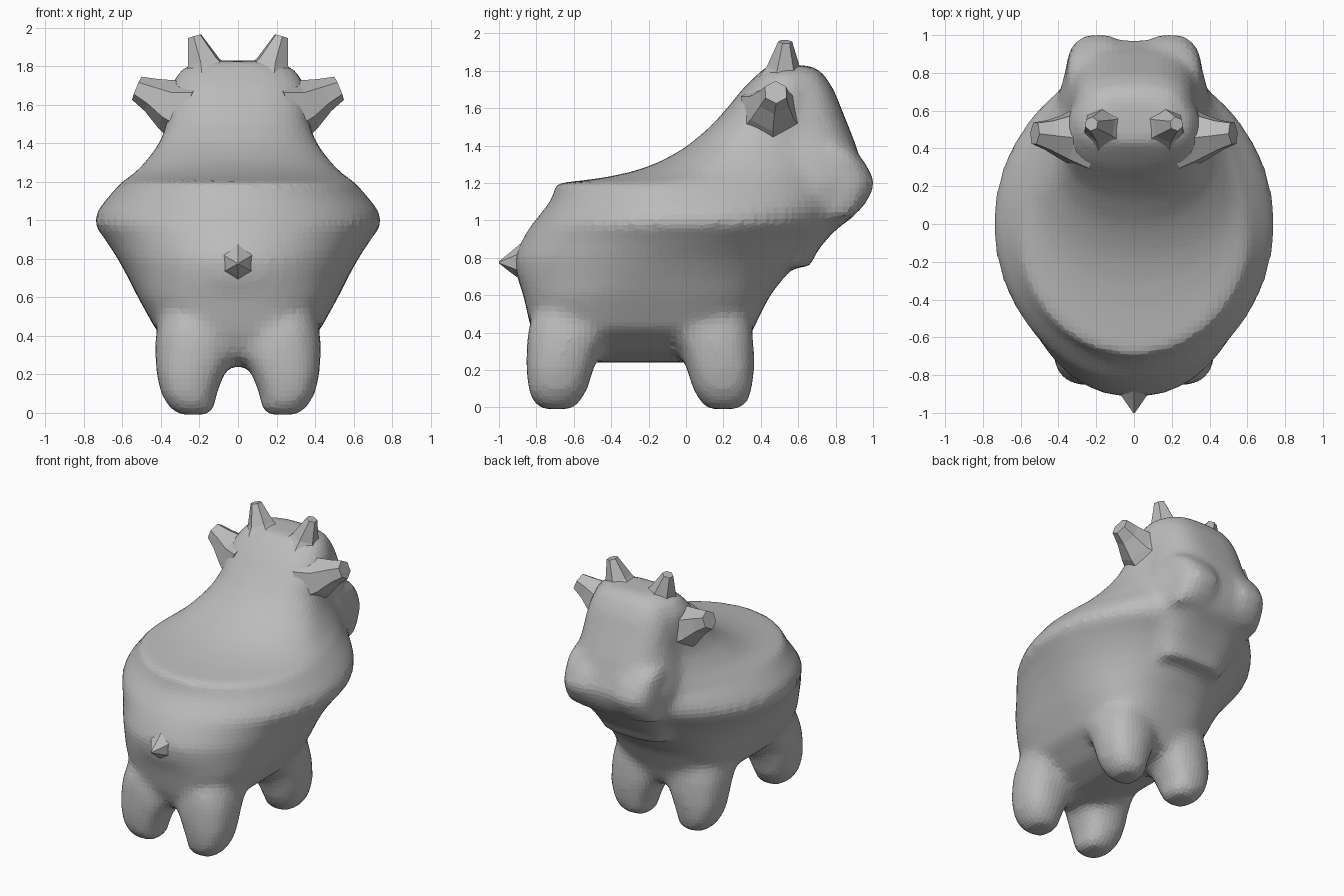
import bpy, bmesh
from math import cos, sin, pi, copysign
from mathutils import Vector

cube = bpy.data.objects.get("Cube")
if cube:
    bpy.data.objects.remove(cube)

grey = bpy.data.materials.new("plain grey")
grey.use_nodes = True
grey.diffuse_color = (0.5, 0.5, 0.5, 1)
grey.node_tree.nodes["Principled BSDF"].inputs["Base Color"].default_value = (0.5, 0.5, 0.5, 1)


def skin(bm, loops):
    """Close a stack of equal point loops into one capped shell."""
    rings = [[bm.verts.new(p) for p in loop] for loop in loops]
    n = len(rings[0])
    for a, b in zip(rings, rings[1:]):
        for i in range(n):
            j = (i + 1) % n
            bm.faces.new((a[i], a[j], b[j], b[i]))
    bm.faces.new(rings[0][::-1])
    bm.faces.new(rings[-1])


def oval(z, width, back, front, middle, power, cx=0, n=48):
    """Horizontal rounded slice, widest at y = middle."""
    pts = []
    for i in range(n):
        c, s = cos(2 * pi * i / n), sin(2 * pi * i / n)
        x = copysign(abs(c) ** (2 / power), c) * width
        y = copysign(abs(s) ** (2 / power), s)
        y *= (front - middle) if s > 0 else (middle - back)
        pts.append((cx + x, middle + y, z))
    return pts


def finish(bm, name):
    bmesh.ops.recalc_face_normals(bm, faces=bm.faces)
    mesh = bpy.data.meshes.new(name)
    bm.to_mesh(mesh)
    bm.free()
    mesh.materials.append(grey)
    obj = bpy.data.objects.new(name, mesh)
    bpy.context.collection.objects.link(obj)
    return obj


bm = bmesh.new()

# Torso rising into the neck: height, half width, back, front, widest y, squareness
torso = [
    (.24, .10, -.66, .20, -.25, 2.5), (.30, .26, -.78, .31, -.25, 2.8),
    (.42, .42, -.83, .36, -.25, 3.2), (.60, .52, -.87, .45, -.2, 2.7),
    (.70, .57, -.905, .53, -.15, 2.3), (.80, .625, -.92, .61, -.1, 2.1),
    (.90, .69, -.875, .70, -.03, 2), (.98, .75, -.825, .80, 0, 2),
    (1.05, .73, -.765, .85, 0, 2), (1.12, .675, -.715, .86, 0, 2),
    (1.20, .605, -.695, .86, -.03, 2), (1.21, .59, -.58, .86, .03, 2),
    (1.23, .56, -.43, .86, .1, 2), (1.26, .52, -.29, .86, .15, 2),
    (1.30, .485, -.17, .86, .2, 2), (1.35, .445, -.07, .86, .25, 2),
    (1.40, .41, .01, .85, .3, 2),
    (1.50, .37, .13, .82, .4, 2.2), (1.60, .365, .22, .78, .45, 2.3),
    (1.70, .35, .30, .74, .5, 2.4), (1.78, .30, .38, .70, .53, 2.4),
    (1.83, .20, .44, .66, .55, 2.4),
]
skin(bm, [oval(*r) for r in torso])

# Head: height, half width, front
head = [
    (.75, .24, .66), (.85, .29, .71), (.95, .34, .80), (1.03, .37, .91),
    (1.10, .39, .95), (1.20, .40, .98), (1.30, .385, .94), (1.40, .36, .91),
    (1.50, .34, .87), (1.60, .33, .83), (1.70, .31, .79), (1.79, .27, .73),
    (1.82, .20, .68),
]
skin(bm, [oval(z, w, .45, f, .55, 3) for z, w, f in head])

# Four legs flaring into the belly: height, inner x, outer x, inner y, outer y
leg = [
    (-.01, .15, .31, .36, .53), (.03, .12, .36, .32, .575), (.10, .11, .40, .28, .60),
    (.20, .07, .425, .25, .61), (.28, .03, .43, .22, .61), (.38, .02, .43, .16, .605),
    (.46, .02, .42, .06, .59), (.60, .02, .40, .06, .50), (.70, .05, .30, .10, .40),
]
mid_y = -.245
for side in (-1, 1):
    for end in (-1, 1):
        skin(bm, [oval(z, (xo - xi) / 2, *sorted((mid_y + end * yi, mid_y + end * yo)),
                       mid_y + end * (yi + yo) / 2, 2.4, side * (xi + xo) / 2, 24)
                  for z, xi, xo, yi, yo in leg])
    # Paired muzzle lobes: height, front
    lobe = [(1.02, .90), (1.10, .97), (1.20, 1.015), (1.30, .965), (1.38, .90)]
    skin(bm, [oval(z, .17, .6, f, .8, 2.5, side * .19, 24) for z, f in lobe])

body = finish(bm, "body")
blend = body.modifiers.new("blend", "REMESH")
blend.mode = "VOXEL"
blend.voxel_size = .033
soften = body.modifiers.new("soften", "SMOOTH")
soften.factor = .5
soften.iterations = 7


def spike(name, path, turn=0):
    """Six-sided tapered point following (centre, radius) stops."""
    bm = bmesh.new()
    axis = Vector(path[-1][0]) - Vector(path[0][0])
    aim = axis.to_track_quat("Z", "Y")
    skin(bm, [[Vector(c) + aim @ Vector((cos(a) * r, sin(a) * r, 0))
               for a in (turn + pi * i / 3 for i in range(6))]
              for c, r in path])
    return finish(bm, name)


for side, label in ((1, "left"), (-1, "right")):
    # Ears point sideways and end in a blunt facet
    spike(label + "_ear", [((side * .26, .46, 1.575), .19), ((side * .36, .46, 1.60), .135),
                           ((side * .45, .47, 1.65), .09),
                           ((side * .525, .48, 1.685), .065)], pi / 6)
    # Horns stand upright with a flared root
    spike(label + "_horn", [((side * .16, .52, 1.73), .16), ((side * .18, .52, 1.82), .09),
                            ((side * .225, .53, 1.955), .038)])

# Little pointed tail
spike("tail", [((0, -.84, .78), .13), ((0, -.925, .775), .065), ((0, -1, .775), .005)], pi / 6)
